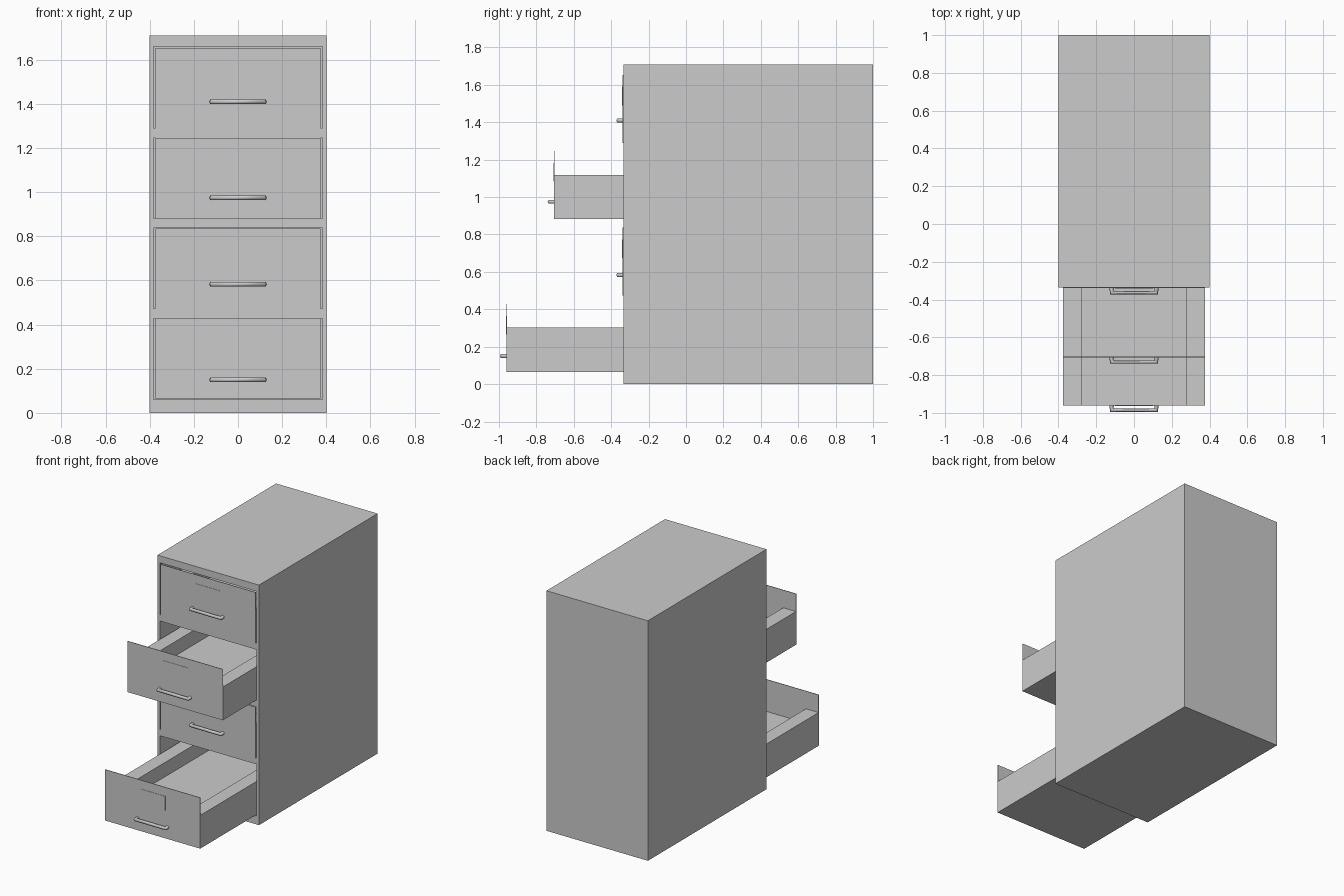
import bpy, bmesh
from mathutils import Vector

if "Cube" in bpy.data.objects:
    bpy.data.objects.remove(bpy.data.objects["Cube"])

FRONT, BACK, HALF, TOP = -0.335, 1.0, 0.40, 1.71


def mesh_object(name, bm):
    bmesh.ops.recalc_face_normals(bm, faces=bm.faces)
    me = bpy.data.meshes.new(name)
    bm.to_mesh(me)
    bm.free()
    ob = bpy.data.objects.new(name, me)
    bpy.context.collection.objects.link(ob)
    return ob


def box(name, x, y, z):
    bm = bmesh.new()
    bmesh.ops.create_cube(bm, size=1)
    for v in bm.verts:
        v.co = Vector([(a + b) / 2 + c * (b - a) for (a, b), c in zip((x, y, z), v.co)])
    return mesh_object(name, bm)


def extrude_y(name, profile, y0, y1):
    bm = bmesh.new()
    face = bm.faces.new([bm.verts.new((x, y0, z)) for x, z in profile])
    ext = bmesh.ops.extrude_face_region(bm, geom=[face])
    new = [v for v in ext["geom"] if isinstance(v, bmesh.types.BMVert)]
    bmesh.ops.translate(bm, verts=new, vec=(0, y1 - y0, 0))
    return mesh_object(name, bm)


def handle(name, y, z):
    cu = bpy.data.curves.new(name, "CURVE")
    cu.dimensions = "3D"
    cu.bevel_depth, cu.bevel_resolution = 0.012, 1
    sp = cu.splines.new("POLY")
    pts = [(-0.118, 0), (-0.118, -0.025), (0.118, -0.025), (0.118, 0)]
    sp.points.add(len(pts) - 1)
    for p, (px, py) in zip(sp.points, pts):
        p.co = (px, y + py, z, 1)
    ob = bpy.data.objects.new(name, cu)
    bpy.context.collection.objects.link(ob)


# Cabinet shell, open at the front
bm = bmesh.new()
bmesh.ops.create_cube(bm, size=1)
for v in bm.verts:
    v.co = ((v.co.x * 2) * HALF, FRONT if v.co.y < 0 else BACK, TOP if v.co.z > 0 else 0)
front = min(bm.faces, key=lambda f: f.calc_center_median().y)
bmesh.ops.inset_region(bm, faces=[front], thickness=0.02)
for v in front.verts:
    v.co.x = 0.382 if v.co.x > 0 else -0.382
    v.co.z = 1.66 if v.co.z > 1 else 0.06
ext = bmesh.ops.extrude_discrete_faces(bm, faces=[front])
inner = ext["faces"][0]
bmesh.ops.translate(bm, verts=inner.verts, vec=(0, BACK - FRONT - 0.02, 0))
mesh_object("cabinet_shell", bm)

# Drawers: bottom height, pull-out distance, handle height
drawers = [(0.065, 0.622, 0.15), (0.473, 0.0, 0.583), (0.882, 0.367, 0.975), (1.29, 0.0, 1.41)]
for i, (z, pull, hz) in enumerate(drawers, 1):
    y = FRONT - 0.004 - pull
    box(f"drawer_front_{i}", (-0.375, 0.375), (y, y + 0.004), (z, z + 0.363))
    tray = [(-0.375, 0), (0.375, 0), (0.375, 0.237), (0.275, 0.237),
            (0.275, 0.135), (-0.275, 0.135), (-0.275, 0.237), (-0.375, 0.237)]
    extrude_y(f"drawer_tray_{i}", [(px, z + pz) for px, pz in tray], y + 0.003, y + 1.28)
    box(f"label_plate_{i}", (-0.1, 0.1), (y - 0.002, y + 0.001), (z + 0.2, z + 0.3))
    handle(f"handle_{i}", y, hz)
    # Rail between neighbouring drawers
    if i > 1:
        box(f"rail_{i}", (-0.382, 0.382), (FRONT, FRONT + 0.02), (z - 0.045, z))
